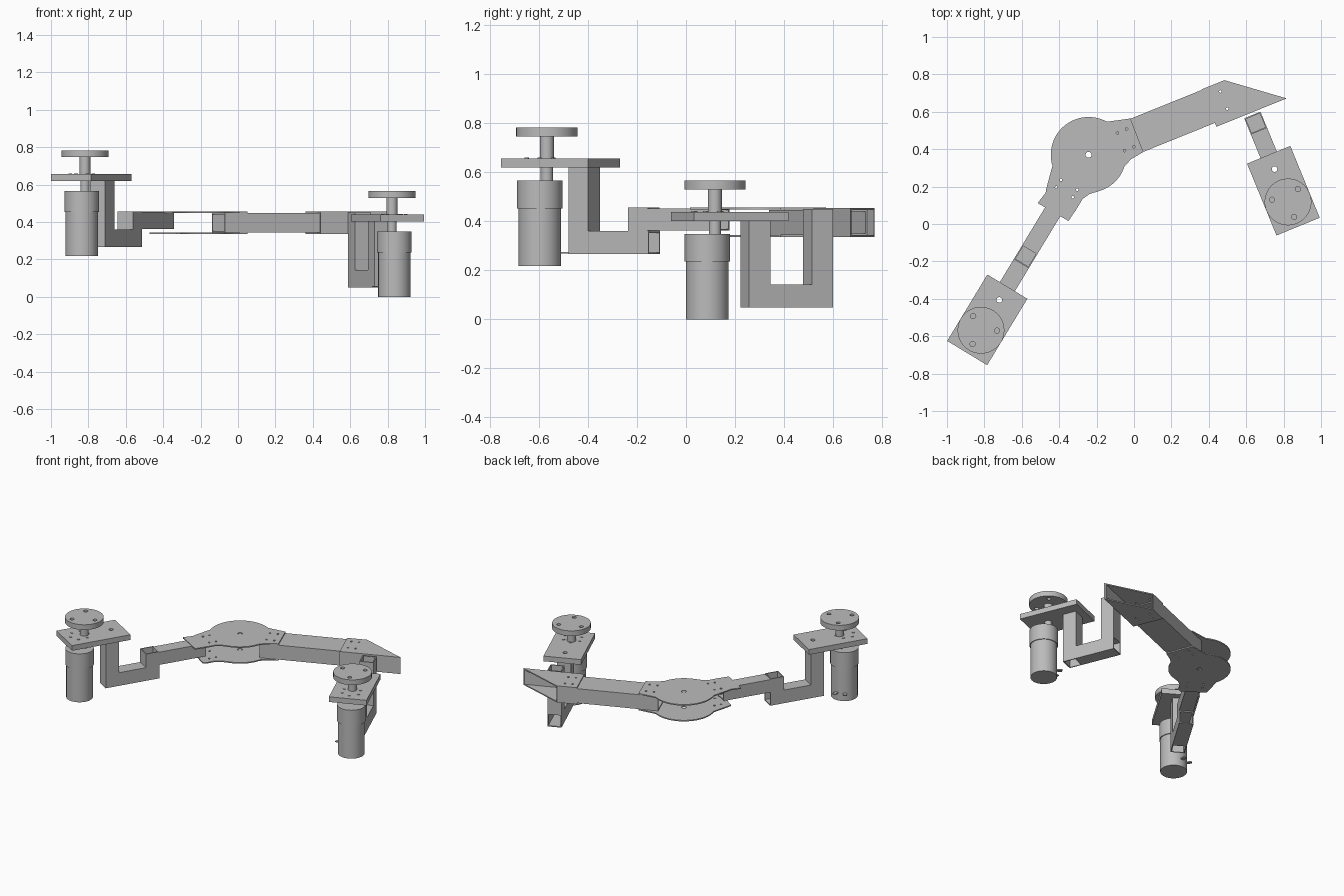
import bpy, bmesh
from math import sin, cos, pi, radians
from mathutils import Matrix, Vector

cube = bpy.data.objects.get("Cube")
if cube:
    bpy.data.objects.remove(cube, do_unlink=True)

grey = bpy.data.materials.new("plain grey")
grey.use_nodes = True
colour = (0.5, 0.5, 0.5, 1)
grey.diffuse_color = colour
grey.node_tree.nodes["Principled BSDF"].inputs["Base Color"].default_value = colour
parts = []


def add_mesh(name, mesh, matrix):
    mesh.materials.clear()
    mesh.materials.append(grey)
    ob = bpy.data.objects.new(name, mesh)
    ob.matrix_world = matrix
    bpy.context.collection.objects.link(ob)
    parts.append(ob)
    return ob


def frame(x, y, z, angle):
    return Matrix.Translation((x, y, z)) @ Matrix.Rotation(radians(angle), 4, 'Z')


def arc(cx, cy, r, a0=0, a1=360, n=16):
    steps = n if a1 - a0 == 360 else n + 1
    angles = [radians(a0 + (a1 - a0) * i / n) for i in range(steps)]
    return [(cx + r * cos(a), cy + r * sin(a)) for a in angles]


def rect(x0, x1, y0, y1):
    return [(x0, y0), (x1, y0), (x1, y1), (x0, y1)]


def plate(name, outlines, z0, z1, matrix):
    """Extruded flat outline; every outline after the first is a hole."""
    curve = bpy.data.curves.new(name, 'CURVE')
    curve.dimensions = '2D'
    curve.fill_mode = 'BOTH'
    curve.extrude = (z1 - z0) / 2
    for pts in outlines:
        spline = curve.splines.new('POLY')
        spline.points.add(len(pts) - 1)
        for p, (x, y) in zip(spline.points, pts):
            p.co = (x, y, 0, 1)
        spline.use_cyclic_u = True
    temp = bpy.data.objects.new(name + " outline", curve)
    bpy.context.collection.objects.link(temp)
    deps = bpy.context.evaluated_depsgraph_get()
    mesh = bpy.data.meshes.new_from_object(temp.evaluated_get(deps))
    bpy.data.objects.remove(temp, do_unlink=True)
    bm = bmesh.new()
    bm.from_mesh(mesh)
    bmesh.ops.remove_doubles(bm, verts=bm.verts, dist=1e-5)
    bmesh.ops.recalc_face_normals(bm, faces=bm.faces)
    bm.to_mesh(mesh)
    bm.free()
    return add_mesh(name, mesh, matrix @ Matrix.Translation((0, 0, (z0 + z1) / 2)))


def tube(name, hx, hy, a, b, matrix, wall=0.007):
    """Hollow rectangular tube along local z."""
    outer = rect(-hx, hx, -hy, hy)
    inner = rect(wall - hx, hx - wall, wall - hy, hy - wall)
    return plate(name, [outer, inner], a, b, matrix)


def tube_along(name, x0, x1, z0, z1, hy, matrix):
    lay = Matrix.Translation((0, 0, (z0 + z1) / 2)) @ Matrix.Rotation(pi / 2, 4, 'Y')
    return tube(name, (z1 - z0) / 2, hy, x0, x1, matrix @ lay)


def cylinder(name, x, y, r, z0, z1, matrix, n=48):
    bm = bmesh.new()
    bmesh.ops.create_cone(bm, cap_ends=True, segments=n, radius1=r, radius2=r, depth=z1 - z0)
    mesh = bpy.data.meshes.new(name)
    bm.to_mesh(mesh)
    bm.free()
    return add_mesh(name, mesh, matrix @ Matrix.Translation((x, y, (z0 + z1) / 2)))


SHAFT, MOTOR, HALF = -0.2725, -0.306, 0.047


def drive_unit(side, m):
    """Motor, mounting plate, shaft and disc; local +x points to the linkage."""
    plate(side + " mounting plate",
          [rect(-0.415, 0, -0.125, 0.125), arc(-0.083, 0, 0.015)], 0.402, 0.439, m)
    holes = [arc(SHAFT + 0.0865 * cos(radians(a)), 0.0865 * sin(radians(a)), 0.014)
             for a in (60, 180, 300)]
    plate(side + " output disc", [arc(SHAFT, 0, 0.125, n=64)] + holes, 0.529, 0.566, m)
    cylinder(side + " output shaft", SHAFT, 0, 0.0285, 0.439, 0.53, m, 32)
    cylinder(side + " motor neck", SHAFT, 0, 0.025, 0.345, 0.403, m, 32)
    cylinder(side + " gearbox", MOTOR, 0, 0.0925, 0.236, 0.349, m)
    cylinder(side + " motor body", MOTOR, 0, 0.0865, 0, 0.237, m)
    for i in range(6):
        a = i * pi / 3
        cylinder(side + " mounting screw", MOTOR + 0.062 * cos(a), 0.062 * sin(a),
                 0.009, 0.437, 0.443, m, 12)
    for a in (31, 68):
        turn = Matrix.Translation((MOTOR, 0, 0)) @ Matrix.Rotation(radians(a), 4, 'Z')
        plate(side + " motor terminal", [rect(0.08, 0.12, -0.012, 0.012)],
              0.052, 0.058, m @ turn)


def upright(name, x, z0, z1, m):
    tube(name, HALF, HALF, z0, z1, m @ Matrix.Translation((x, 0, 0)))


# Both drive units
right_frame = frame(-0.677, -0.335, 0, 58.8)
left_frame = frame(0.72, 0.37, 0, 112.3)
drive_unit("right", right_frame @ Matrix.Translation((0, 0, 0.217)))
drive_unit("left", left_frame)

# Stepped tube linkage on the right
upright("right drop tube", -0.094, 0.266, 0.619, right_frame)
tube_along("right lower tube", -0.047, 0.24, 0.266, 0.36, HALF, right_frame)
upright("right step tube", 0.19, 0.36, 0.457, right_frame)
tube_along("right upper tube", 0.237, 0.57, 0.362, 0.453, HALF, right_frame)

# U shaped tube linkage on the left
upright("left drop tube", -0.094, 0.049, 0.402, left_frame)
tube_along("left lower tube", -0.047, 0.23, 0.049, 0.143, HALF, left_frame)
upright("left riser tube", 0.183, 0.143, 0.45, left_frame)

# Main arm with its angled end bracket
arm = frame(-0.104, 0.426, 0, 22)
tube_along("main arm", 0, 0.6, 0.344, 0.447, 0.095, arm)
wedge = [(0.54, -0.117), (0.945, -0.117), (0.673, 0.098), (0.54, 0.098)]
wedge_holes = [arc(x, y, 0.007, n=10) for x in (0.579, 0.63) for y in (-0.05, 0.05)]
plate("bracket top", [wedge] + wedge_holes, 0.447, 0.455, arm)
plate("bracket bottom", [wedge] + wedge_holes, 0.336, 0.344, arm)
plate("bracket front wall",
      [[(0.54, -0.117), (0.945, -0.117), (0.935, -0.109), (0.54, -0.109)]], 0.344, 0.447, arm)
plate("bracket back wall",
      [[(0.54, 0.096), (0.675, 0.096), (0.673, 0.098), (0.54, 0.098)]], 0.344, 0.447, arm)

# Elbow plates: a disc with a neck on each side
hub = (-0.243, 0.37)
bolt_holes = [arc(*(m @ Vector((x, y, 0))).xy, 0.007, n=10)
              for m, xs in ((right_frame, (0.59, 0.637)), (arm, (0.037, 0.09)))
              for x in xs for y in (-0.051, 0.051)]
body = ([(-0.307, 0.08), (-0.275, 0.134), (-0.238, 0.16)] + arc(*hub, 0.202, -75, -17, 10)
        + [(-0.013, 0.348), (0.05, 0.385), (-0.019, 0.564)] + arc(*hub, 0.202, 61, 197, 30)
        + [(-0.468, 0.193), (-0.473, 0.166)])
long_neck = [(-0.515, 0.112), (-0.35, 0.016)]
holes = [arc(*hub, 0.016)] + bolt_holes
plate("elbow top plate", [long_neck + body] + holes, 0.449, 0.457, Matrix())
plate("elbow bottom plate", [[(-0.33, 0.07)] + body] + holes, 0.336, 0.344, Matrix())

# Smooth the round sides and keep the edges sharp
bpy.ops.object.select_all(action='DESELECT')
for ob in parts:
    ob.select_set(True)
bpy.context.view_layer.objects.active = parts[0]
bpy.ops.object.shade_smooth_by_angle(angle=radians(30))
